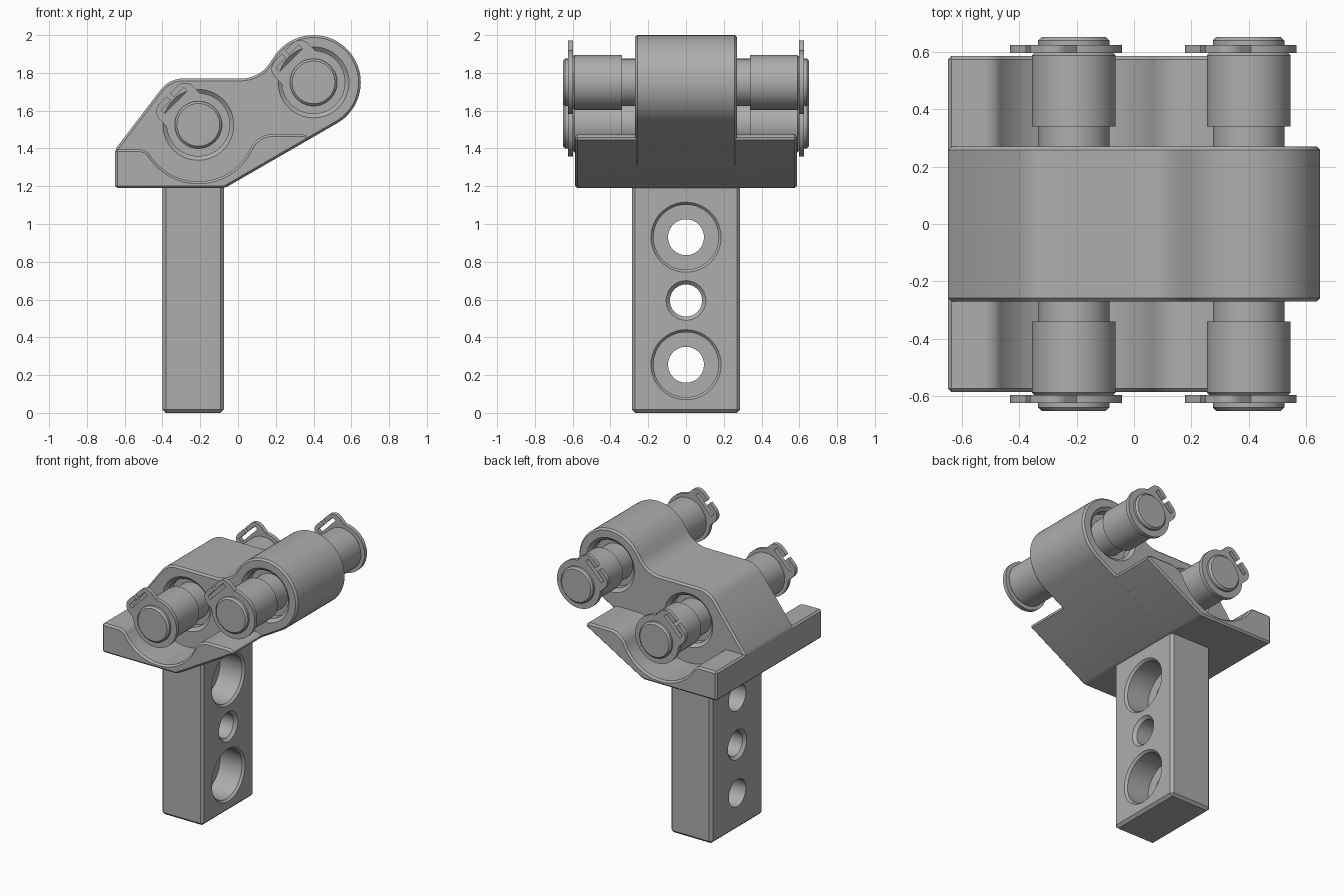
import bpy, bmesh, math
from mathutils import Matrix

if "Cube" in bpy.data.objects:
    bpy.data.objects.remove(bpy.data.objects["Cube"], do_unlink=True)

steel = bpy.data.materials.new("steel_grey")
steel.use_nodes = True
colour = (0.42, 0.42, 0.42, 1)
steel.diffuse_color = colour
steel.node_tree.nodes["Principled BSDF"].inputs["Base Color"].default_value = colour

PINS = [(-0.21, 1.525), (0.4, 1.75)]


def finish(bm, name):
    bmesh.ops.recalc_face_normals(bm, faces=bm.faces)
    mesh = bpy.data.meshes.new(name)
    bm.to_mesh(mesh)
    bm.free()
    mesh.materials.append(steel)
    obj = bpy.data.objects.new(name, mesh)
    bpy.context.collection.objects.link(obj)
    return obj


def arc(cx, cz, r, start, end):
    n = max(3, round(abs(end - start) / 6))
    angles = [math.radians(start + (end - start) * i / n) for i in range(n + 1)]
    return [(cx + r * math.cos(a), cz + r * math.sin(a)) for a in angles]


def prism(name, outline, y0, y1):
    """Extrude an x-z outline along y."""
    bm = bmesh.new()
    face = bm.faces.new([bm.verts.new((x, y0, z)) for x, z in outline])
    new = bmesh.ops.extrude_face_region(bm, geom=[face])["geom"]
    bmesh.ops.translate(bm, vec=(0, y1 - y0, 0),
                        verts=[v for v in new if isinstance(v, bmesh.types.BMVert)])
    return finish(bm, name)


def lathe(name, profile, centre, axis="Y", steps=64):
    """Solid of revolution from (radius, height) points."""
    bm = bmesh.new()
    turn = Matrix.Rotation(-math.pi / 2, 4, "X") if axis == "Y" else Matrix.Rotation(math.pi / 2, 4, "Y")
    rings = []
    for r, h in profile:
        rings.append([bm.verts.new((r * math.cos(math.tau * i / steps),
                                    r * math.sin(math.tau * i / steps), h)) for i in range(steps)])
    for a, b in zip(rings, rings[1:]):
        for i in range(steps):
            j = (i + 1) % steps
            bm.faces.new((a[i], a[j], b[j], b[i]))
    bm.faces.new(rings[0])
    bm.faces.new(rings[-1])
    bmesh.ops.transform(bm, matrix=Matrix.Translation(centre) @ turn, verts=bm.verts)
    return finish(bm, name)


def apply(obj, mod):
    bpy.context.view_layer.objects.active = obj
    bpy.ops.object.modifier_apply(modifier=mod.name)


def combine(obj, other, operation):
    mod = obj.modifiers.new("combine", "BOOLEAN")
    mod.operation, mod.object, mod.solver = operation, other, "EXACT"
    apply(obj, mod)
    bpy.data.objects.remove(other, do_unlink=True)


def chamfer(obj, width):
    mod = obj.modifiers.new("chamfer", "BEVEL")
    mod.width, mod.segments = width, 1
    mod.limit_method, mod.angle_limit = "ANGLE", math.radians(28)
    apply(obj, mod)


# Central body with the round lobe
body = prism("bracket_body",
             [(-0.07, 1.19), (-0.65, 1.19), (-0.65, 1.395)]
             + arc(-0.29, 1.62, 0.15, 141, 90)
             + arc(0.016, 1.953, 0.183, -90, -28)
             + arc(0.4, 1.75, 0.25, 150, -60), -0.27, 0.27)
chamfer(body, 0.012)

# Wide flange with scooped upper edge
flange = prism("flange",
               [(-0.07, 1.19), (-0.65, 1.19), (-0.65, 1.395)]
               + arc(-0.523, 1.327, 0.068, 90, 33)
               + arc(-0.21, 1.53, 0.305, 216, 335)
               + arc(0.182, 1.347, 0.128, 152, 90)
               + [(0.355, 1.475), (0.38, 1.45)], -0.587, 0.587)
chamfer(flange, 0.012)
combine(body, flange, "UNION")

# Counterbores around the pins
for x, z in PINS:
    for side in (-1, 1):
        profile = [(0.165, 0.2), (0.165, 0.25), (0.19, 0.272), (0.19, 0.3)]
        combine(body, lathe("bore", [(r, side * h) for r, h in profile], (x, 0, z)), "DIFFERENCE")

# Post with bolt holes
post = prism("post", [(-0.4, 0), (-0.075, 0), (-0.075, 1.21), (-0.4, 1.21)], -0.287, 0.287)
chamfer(post, 0.018)
BIG = [(0.095, -0.5), (0.095, -0.26), (0.172, -0.26), (0.172, -0.09), (0.19, -0.07), (0.19, 0)]
SMALL = [(0.105, -0.5), (0.105, -0.4), (0.085, -0.38), (0.085, -0.095), (0.107, -0.073), (0.107, 0)]
for z, profile in ((0.255, BIG), (0.595, SMALL), (0.93, BIG)):
    combine(post, lathe("hole", profile, (0, 0, z), "X"), "DIFFERENCE")

# Retaining clip, built once with its tab along +x
clip = lathe("retaining_clip", [(0.168, -0.014), (0.168, 0.014)], (0, 0, 0))
tab = prism("tab", [(0.09, -0.125)] + arc(0.165, -0.065, 0.06, -90, 0)
            + arc(0.165, 0.065, 0.06, 0, 90) + [(0.09, 0.125)], -0.014, 0.014)
combine(clip, tab, "UNION")
combine(clip, lathe("clip_bore", [(0.118, -0.1), (0.118, 0.1)], (0, 0, 0)), "DIFFERENCE")
for x0, x1, half in ((0.168, 0.195, 0.085), (0.18, 0.3, 0.012)):
    slot = prism("slot", [(x0, -half), (x1, -half), (x1, half), (x0, half)], -0.1, 0.1)
    combine(clip, slot, "DIFFERENCE")

# Pins and their clips
parts = [body, post]
half_pin = [(0.125, 0.34), (0.146, 0.34), (0.146, 0.589), (0.138, 0.597), (0.11, 0.597),
            (0.11, 0.625), (0.125, 0.625), (0.125, 0.64), (0.113, 0.652)]
for name, (x, z) in zip(("lower", "upper"), PINS):
    profile = [(r, -h) for r, h in reversed(half_pin)] + half_pin
    parts.append(lathe(name + "_pin", profile, (x, 0, z)))
    for end, y in (("front", -0.611), ("back", 0.611)):
        copy = clip.copy()
        copy.data = clip.data.copy()
        copy.name = f"{name}_{end}_clip"
        copy.location = (x, y, z)
        copy.rotation_euler.y = math.radians(-135)
        bpy.context.collection.objects.link(copy)
        parts.append(copy)
bpy.data.objects.remove(clip, do_unlink=True)

# Smooth curved faces, keep edges sharp
bpy.ops.object.select_all(action="DESELECT")
for obj in parts:
    obj.select_set(True)
bpy.context.view_layer.objects.active = body
bpy.ops.object.shade_smooth_by_angle(angle=math.radians(28))
